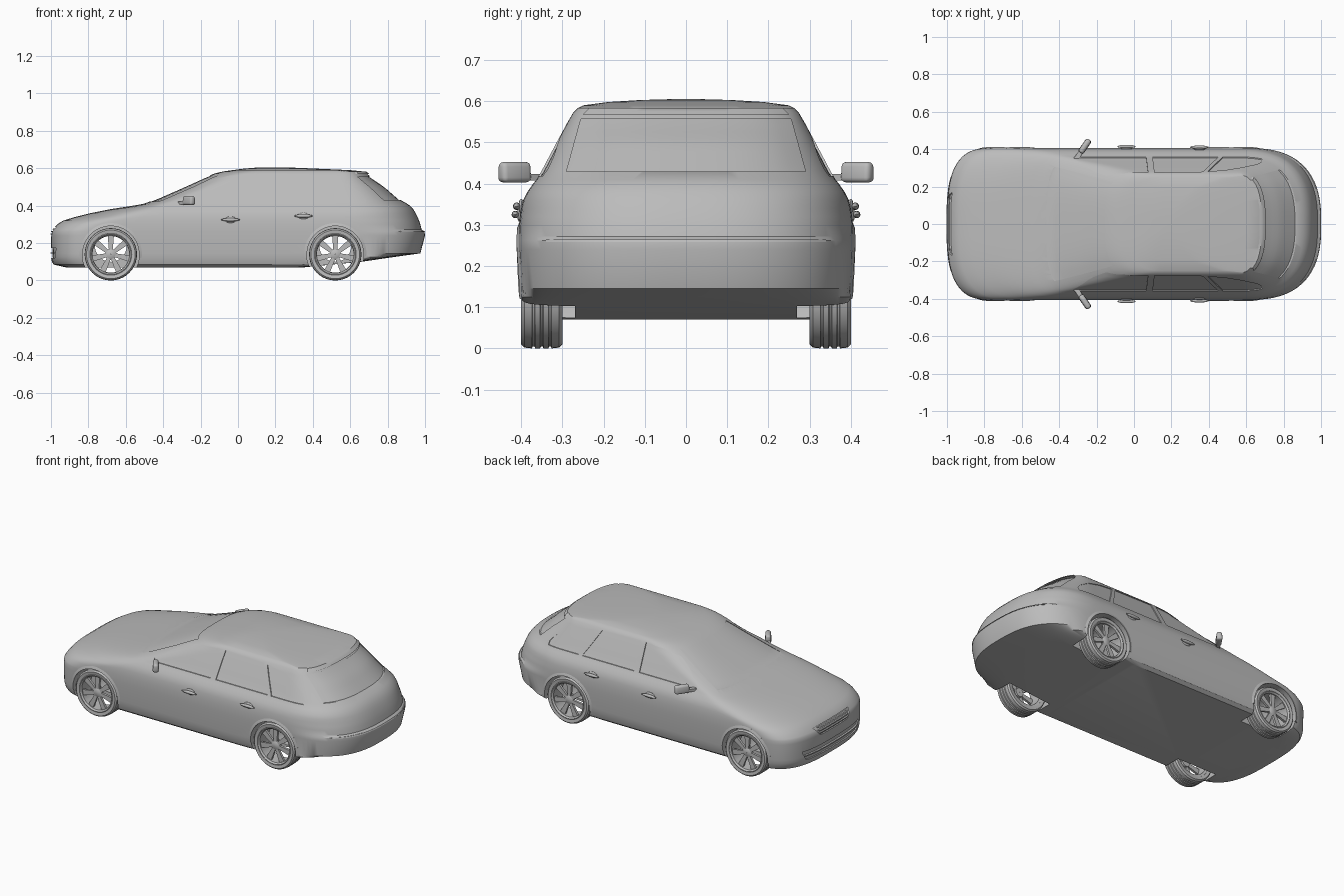
import bpy, bmesh, math
from math import sin, cos, pi
from mathutils import Matrix, Vector

if "Cube" in bpy.data.objects:
    bpy.data.objects.remove(bpy.data.objects["Cube"])

grey = bpy.data.materials.new("plain_grey")
grey.use_nodes = True
grey.diffuse_color = (0.5, 0.5, 0.5, 1)
grey.node_tree.nodes["Principled BSDF"].inputs["Base Color"].default_value = (0.5, 0.5, 0.5, 1)


def finish(name, bm, angle=35):
    bmesh.ops.recalc_face_normals(bm, faces=bm.faces)
    me = bpy.data.meshes.new(name)
    bm.to_mesh(me)
    bm.free()
    me.materials.append(grey)
    ob = bpy.data.objects.new(name, me)
    bpy.context.collection.objects.link(ob)
    smooth(ob, angle)
    return ob


def smooth(ob, angle):
    bpy.ops.object.select_all(action="DESELECT")
    ob.select_set(True)
    bpy.context.view_layer.objects.active = ob
    bpy.ops.object.shade_smooth_by_angle(angle=math.radians(angle))


# Body shape: height, nose x, nose corner length, tail x, tail corner length, half width
LEVELS = [
    (.07, -.92, .2, .35, .05, .37), (.085, -.985, .25, .5, .05, .39),
    (.10, -.995, .25, .66, .05, .395), (.125, -1, .25, .83, .15, .4),
    (.145, -1, .25, .975, .38, .402), (.24, -1, .25, 1, .4, .406),
    (.262, -.997, .25, .997, .4, .406), (.272, -.99, .25, .982, .4, .406),
    (.30, -.967, .27, .975, .4, .405), (.32, -.935, .3, .968, .4, .403),
    (.34, -.87, .35, .96, .4, .4), (.36, -.79, .35, .95, .38, .395),
    (.38, -.69, .3, .938, .36, .385), (.40, -.56, .2, .92, .35, .371),
    (.41, -.505, .15, .905, .34, .363), (.43, -.45, .17, .87, .3, .351),
    (.50, -.29, .2, .79, .24, .314), (.55, -.18, .2, .715, .17, .287),
    (.572, -.125, .2, .688, .14, .274), (.583, -.08, .2, .672, .12, .263),
    (.59, -.03, .2, .6, .15, .25), (.598, .03, .15, .42, .12, .19),
    (.603, .09, .07, .3, .07, .11), (.605, .15, .03, .22, .03, .04)]
NOSE_N, TAIL_N = 3, 2.6


def level(z):
    z = min(max(z, LEVELS[0][0]), LEVELS[-1][0])
    for a, b in zip(LEVELS, LEVELS[1:]):
        if z <= b[0]:
            t = (z - a[0]) / (b[0] - a[0])
            return [p + (q - p) * t for p, q in zip(a, b)]


def side_y(x, z):
    _, f, lf, r, lr, w = level(z)
    t, n = max((f + lf - x) / lf, 0), NOSE_N
    if x > r - lr:
        t, n = (x - r + lr) / lr, TAIL_N
    return w * max(1 - t ** n, 0) ** (1 / n)


def nose_x(y, z):
    _, f, lf, r, lr, w = level(z)
    return f + lf * (1 - max(1 - abs(y / w) ** NOSE_N, 0) ** (1 / NOSE_N))


def tail_x(y, z):
    _, f, lf, r, lr, w = level(z)
    return r - lr * (1 - max(1 - abs(y / w) ** TAIL_N, 0) ** (1 / TAIL_N))


def ring(z):
    _, f, lf, r, lr, w = level(z)
    half, k = [], 24
    for i in range(k + 1):      # nose corner
        a = pi / 2 * i / k
        half.append((f + lf - lf * cos(a) ** (2 / NOSE_N), w * sin(a) ** (2 / NOSE_N)))
    for i in range(1, 12):      # straight flank
        half.append((f + lf + (r - lr - f - lf) * i / 12, w))
    for i in range(k + 1):      # tail corner
        a = pi / 2 * (1 - i / k)
        half.append((r - lr + lr * max(cos(a), 0) ** (2 / TAIL_N), w * max(sin(a), 0) ** (2 / TAIL_N)))
    return [(x, y, z) for x, y in half] + [(x, -y, z) for x, y in half[-2:0:-1]]


bm = bmesh.new()
rings = [[bm.verts.new(p) for p in ring(l[0])] for l in LEVELS]
for a, b in zip(rings, rings[1:]):
    for i in range(len(a)):
        j = (i + 1) % len(a)
        bm.faces.new((a[i], a[j], b[j], b[i]))
bm.faces.new(rings[0])
bm.faces.new(rings[-1])
body = finish("body_shell", bm)


def slab(name, fn, shift, nu=16, nv=8):
    """Curved plate: grid of fn(u, v) given thickness by shift."""
    bm = bmesh.new()
    g = [[bm.verts.new(fn(i / nu, j / nv)) for j in range(nv + 1)] for i in range(nu + 1)]
    for i in range(nu):
        for j in range(nv):
            bm.faces.new((g[i][j], g[i + 1][j], g[i + 1][j + 1], g[i][j + 1]))
    ext = bmesh.ops.extrude_face_region(bm, geom=bm.faces[:])["geom"]
    bmesh.ops.translate(bm, vec=shift, verts=[v for v in ext if isinstance(v, bmesh.types.BMVert)])
    return finish(name, bm)


def cylinder(name, x, z, r, y0, y1):
    bm = bmesh.new()
    m = Matrix.Translation((x, (y0 + y1) / 2, z)) @ Matrix.Rotation(pi / 2, 4, "X")
    bmesh.ops.create_cone(bm, cap_ends=True, segments=48, radius1=r, radius2=r,
                          depth=abs(y1 - y0), matrix=m)
    return finish(name, bm)


def carve(cutter):
    cutter.hide_render = True
    mod = body.modifiers.new("carve", "BOOLEAN")
    mod.object, mod.operation, mod.solver = cutter, "DIFFERENCE", "EXACT"
    bpy.context.view_layer.objects.active = body
    bpy.ops.object.modifier_apply(modifier=mod.name)
    bpy.data.objects.remove(cutter)


# Upper edge of the side glass
GLASS = [(-.33, .426), (-.24, .488), (-.15, .536), (-.05, .56), (.08, .569), (.35, .564),
         (.48, .55), (.58, .52), (.66, .47), (.69, .43)]


def glass_top(x):
    for a, b in zip(GLASS, GLASS[1:]):
        if x <= b[0]:
            return a[1] + (b[1] - a[1]) * (x - a[0]) / (b[0] - a[0])
    return GLASS[-1][1]


def side_window(s, low, high):
    def fn(u, v):
        x = (low[0] + (high[0] - low[0]) * v) * (1 - u) + (low[1] + (high[1] - low[1]) * v) * u
        z = .418 + v * (glass_top(x) - .418)
        return x, s * (side_y(x, z) + .006), z
    carve(slab("window_cutter", fn, (0, -s * .012, 0)))


WHEELS = {"nose": -.68, "tail": .52}
AXLE = .14
for x in WHEELS.values():
    carve(cylinder("axle_tunnel", x, .185, .085, -.3, .3))
    for s in (-1, 1):
        carve(cylinder("arch_cutter", x, AXLE, .153, s * .27, s * .5))
for s in (-1, 1):
    side_window(s, (-.32, .065), (-.32, .075))
    side_window(s, (.1, .45), (.11, .37))
    side_window(s, (.475, .685), (.395, .685))


def end_patch(surface, sign, z0, z1, y0, y1):
    def fn(u, v):
        z, y = z0 + (z1 - z0) * v, (2 * u - 1) * (y0 + (y1 - y0) * v)
        return surface(y, z) + sign * .009, y, z
    return fn


# Windscreen, tailgate glass, grille and lower intake recesses
for surf, sign, shape in ((nose_x, -1, (.422, .56, .305, .225)), (tail_x, 1, (.43, .557, .29, .255)),
                          (nose_x, -1, (.235, .285, .13, .17)), (nose_x, -1, (.12, .175, .24, .27))):
    carve(slab("recess_cutter", end_patch(surf, sign, *shape), (-sign * .018, 0, 0)))
smooth(body, 30)

# Slats, tailgate lip and bumper strip
for i in range(3):
    z = .245 + i * .014
    slab("grille_slat", end_patch(nose_x, -.3, z, z + .005, .13, .14), (.01, 0, 0), 16, 1)
slab("intake_bar", end_patch(nose_x, -.3, .143, .15, .25, .25), (.012, 0, 0), 16, 1)
slab("roof_spoiler", end_patch(tail_x, 1.3, .568, .583, .25, .235), (-.03, 0, 0), 20, 2)
slab("bumper_strip", end_patch(tail_x, .4, .258, .264, .34, .34), (-.012, 0, 0), 24, 1)


def lathe(bm, profile, seg=40):
    """Spin a closed (radius, y) profile about the y axis."""
    loops = [[bm.verts.new((r * cos(2 * pi * i / seg), y, r * sin(2 * pi * i / seg)))
              for r, y in profile] for i in range(seg)]
    for i in range(seg):
        a, b = loops[i], loops[(i + 1) % seg]
        for j in range(len(profile)):
            k = (j + 1) % len(profile)
            bm.faces.new((a[j], a[k], b[k], b[j]))


def box(bm, matrix, taper=1):
    for v in bmesh.ops.create_cube(bm, size=1)["verts"]:
        if v.co.z > 0:
            v.co.x *= taper
        v.co = matrix @ v.co


def wheel(name, x, s):
    place = Matrix.Translation((x, s * .35, AXLE)) @ Matrix.Diagonal((1, s, 1, 1))
    bm = bmesh.new()
    tread = [(.112, -.047), (.13, -.05), (.138, -.042)]
    for y in (-.02, 0, .02):    # tread grooves
        tread += [(.14, y - .004), (.135, y - .002), (.135, y + .002), (.14, y + .004)]
    lathe(bm, tread + [(.138, .042), (.13, .05), (.112, .047), (.106, .035), (.106, -.035)])
    bm.transform(place)
    finish(name + "_tyre", bm)
    bm = bmesh.new()
    lathe(bm, [(.098, -.042), (.112, -.046), (.112, .046), (.108, .048), (.1, .04)])
    lathe(bm, [(.001, .012), (.026, .012), (.03, .03), (.022, .036), (.001, .037)])
    for i in range(7):
        spin = Matrix.Rotation(2 * pi * i / 7, 4, "Y")
        box(bm, spin @ Matrix.Translation((0, .027, .062)) @ Matrix.Diagonal((.02, .014, .085, 1)), 1.7)
    bm.transform(place)
    finish(name + "_rim", bm)


for end, x in WHEELS.items():
    for s in (-1, 1):
        side = "near" if s < 0 else "far"
        wheel(f"{end}_wheel_{side}", x, s)

        def lip(u, v, x=x, s=s):
            a, r = pi * (-.04 + 1.08 * u), .151 + .016 * v
            px, pz = x + r * cos(a), AXLE + r * sin(a)
            return px, s * (side_y(px, pz) + .005 * (1 - v)), pz
        slab(f"{end}_arch_lip_{side}", lip, (0, -s * .012, 0), 32, 2)

for s in (-1, 1):
    side = "near" if s < 0 else "far"
    # Door handles with shallow bowls
    for x, z in ((-.04, .325), (.35, .345)):
        bm = bmesh.new()
        m = Matrix.Translation((x, s * (side_y(x, z) + .012), z))
        bmesh.ops.create_uvsphere(bm, u_segments=20, v_segments=10, radius=1,
                                  matrix=m @ Matrix.Diagonal((.05, .009, .009, 1)))
        bmesh.ops.create_uvsphere(bm, u_segments=20, v_segments=10, radius=1,
                                  matrix=m @ Matrix.Translation((0, -s * .011, 0)) @ Matrix.Diagonal((.03, .007, .018, 1)))
        finish("door_handle_" + side, bm)
    # Mirror housing and its stalk
    bm = bmesh.new()
    turn = Matrix.Rotation(-s * .6, 4, "Z")
    box(bm, Matrix.Translation((-.263, s * .416, .428)) @ turn @ Matrix.Diagonal((.036, .084, .05, 1)), .8)
    bmesh.ops.bevel(bm, geom=bm.edges[:], offset=.012, segments=3, affect="EDGES", profile=.5)
    box(bm, Matrix.Translation((-.305, s * .355, .415)) @ turn @ Matrix.Diagonal((.024, .08, .016, 1)))
    finish("door_mirror_" + side, bm, 40)
